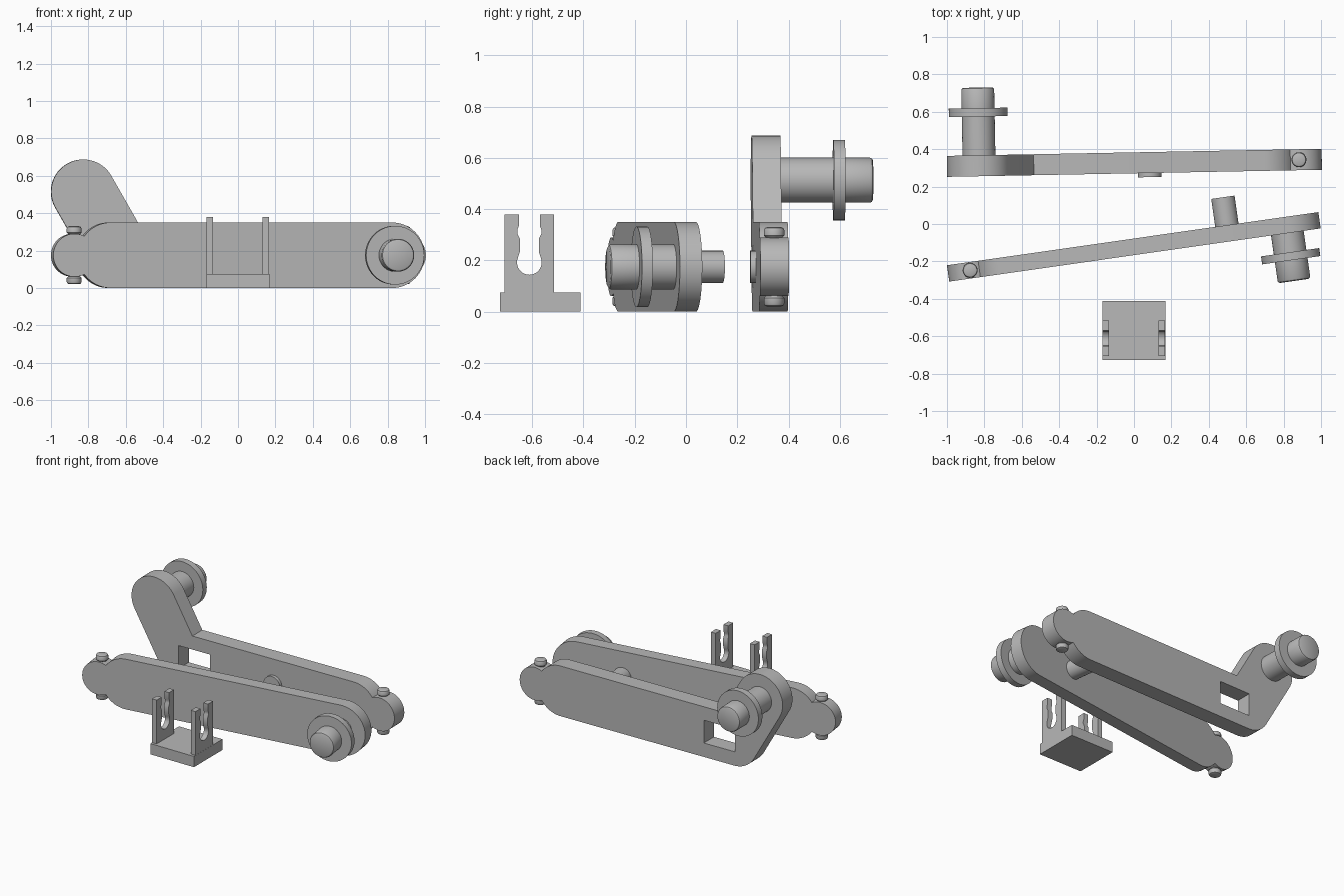
import bpy, bmesh, math
from mathutils import Matrix, Vector

if "Cube" in bpy.data.objects:
    bpy.data.objects.remove(bpy.data.objects["Cube"])

grey = bpy.data.materials.new("plain grey")
grey.diffuse_color = (0.48, 0.48, 0.48, 1)
grey.use_nodes = True
grey.node_tree.nodes["Principled BSDF"].inputs["Base Color"].default_value = grey.diffuse_color


def finish(name, bm, matrix):
    bmesh.ops.remove_doubles(bm, verts=bm.verts, dist=1e-5)
    bmesh.ops.recalc_face_normals(bm, faces=bm.faces)
    bm.transform(matrix)
    mesh = bpy.data.meshes.new(name)
    bm.to_mesh(mesh)
    bm.free()
    mesh.materials.append(grey)
    obj = bpy.data.objects.new(name, mesh)
    bpy.context.collection.objects.link(obj)
    return obj


def arc(cx, cz, r, a0, a1, n):
    """Points on a circular arc, angles in degrees."""
    angles = [math.radians(a0 + (a1 - a0) * i / n) for i in range(n + 1)]
    return [(cx + r * math.cos(a), cz + r * math.sin(a)) for a in angles]


def plate(name, outline, thickness, matrix):
    """Outline in local x/z, extruded symmetrically along y."""
    bm = bmesh.new()
    face = bm.faces.new([bm.verts.new((x, -thickness / 2, z)) for x, z in outline])
    new = bmesh.ops.extrude_face_region(bm, geom=[face])["geom"]
    verts = [v for v in new if isinstance(v, bmesh.types.BMVert)]
    bmesh.ops.translate(bm, verts=verts, vec=(0, thickness, 0))
    return finish(name, bm, matrix)


def lathe(name, profile, matrix, steps=48):
    """Profile of (radius, height) spun around local z."""
    bm = bmesh.new()
    verts = [bm.verts.new((r, 0, h)) for r, h in profile]
    edges = [bm.edges.new(pair) for pair in zip(verts, verts[1:])]
    bmesh.ops.spin(bm, geom=verts + edges, cent=(0, 0, 0), axis=(0, 0, 1),
                   angle=2 * math.pi, steps=steps)
    return finish(name, bm, matrix)


def box(name, x, y, z):
    bm = bmesh.new()
    bmesh.ops.create_cube(bm, size=1)
    size = [b - a for a, b in (x, y, z)]
    mid = Vector([(a + b) / 2 for a, b in (x, y, z)])
    return finish(name, bm, Matrix.Translation(mid) @ Matrix.Diagonal((*size, 1)))


def along_y(frame, u, z, sign):
    """Lathe frame whose axis points to local +y or -y."""
    return frame @ Matrix.Translation((u, 0, z)) @ Matrix.Rotation(-sign * math.pi / 2, 4, 'X')


def roller_pin(name, frame, u, z, sign, length, collar_a, collar_b):
    r, c = 0.088, 0.157
    lathe(name, [(0, 0), (r, 0), (r, collar_a), (c, collar_a), (c, collar_b), (r, collar_b),
                 (r, length - 0.012), (r - 0.004, length - 0.004), (r - 0.012, length), (0, length)],
          along_y(frame, u, z, sign))


def peg(name, frame, u, sign, length):
    lathe(name, [(0, 0), (0.063, 0), (0.063, length), (0, length)], along_y(frame, u, MID, sign))


def cross_bolt(name, frame, u):
    half = [(0.03, 0.0), (0.03, 0.112), (0.04, 0.122), (0.04, 0.143), (0.036, 0.151), (0.027, 0.155), (0, 0.155)]
    lathe(name, [(r, -h) for r, h in reversed(half)] + half[1:],
          frame @ Matrix.Translation((u, 0, MID)), 32)


MID, R, HEAD = 0.175, 0.175, 0.115
# Rounded head growing out of a rounded body end, pointing to +x
head_end = (arc(0.694, MID, R, 270, 324.3, 10) + arc(0.889, MID, HEAD, -117.5, 117.5, 30)[1:]
            + arc(0.694, MID, R, 35.7, 90, 10)[1:])

# Front arm: straight link with head on the left
front = Matrix.Translation((0, -0.122, 0)) @ Matrix.Rotation(math.radians(8.15), 4, 'Z')
flipped = [(-x, z) for x, z in reversed(head_end)]
plate("front_arm", flipped + arc(0.827, MID, R, -90, 90, 32), 0.088, front)
roller_pin("front_roller_pin", front, 0.822, MID, -1, 0.302, 0.147, 0.190)
peg("front_arm_peg", front, 0.508, 1, 0.195)
cross_bolt("front_cross_bolt", front, -0.885)

# Back arm: bent link with head on the right and a square window
back = Matrix.Translation((0, 0.327, 0)) @ Matrix.Rotation(math.radians(1.08), 4, 'Z')
bend = [(-0.536, 0.35)] + arc(-0.828, 0.515, 0.172, 30, 210, 32) + arc(-0.632, 0.172, 0.172, 210, 270, 12)
back_arm = plate("back_arm", head_end + bend, 0.112, back)
window = box("window_cutter", (-0.64, -0.40), (0.1, 0.6), (0.097, 0.256))
window.hide_render = True
window.hide_viewport = True
cut = back_arm.modifiers.new("window", 'BOOLEAN')
cut.object = window
cut.operation = 'DIFFERENCE'
cut.solver = 'EXACT'
roller_pin("back_roller_pin", back, -0.828, 0.513, 1, 0.418, 0.263, 0.308)
peg("back_arm_peg", back, 0.083, -1, 0.078)
cross_bolt("back_cross_bolt", back, 0.882)

# Stand: base block with two slotted forks
box("stand_base", (-0.168, 0.168), (-0.726, -0.411), (0, 0.075))
half_slot = [(0.041, 0.38), (0.041, 0.335), (0.047, 0.32), (0.047, 0.305), (0.037, 0.285), (0.037, 0.235)]
slot = [(-y, z) for y, z in half_slot] + arc(0, 0.192, 0.048, 160, 380, 24) + half_slot[::-1]
fork = [(-0.096, 0.07), (-0.096, 0.38)] + slot + [(0.096, 0.38), (0.096, 0.07)]
for side, x in (("left", -0.151), ("right", 0.149)):
    plate(side + "_fork", fork, 0.036,
          Matrix.Translation((x, -0.611, 0)) @ Matrix.Rotation(math.pi / 2, 4, 'Z'))

# Smooth the round surfaces, keep edges crisp
for obj in bpy.context.collection.objects:
    if obj is not window and obj.name != "window_cutter":
        obj.select_set(True)
        bpy.context.view_layer.objects.active = obj
bpy.ops.object.shade_smooth_by_angle(angle=math.radians(30))
